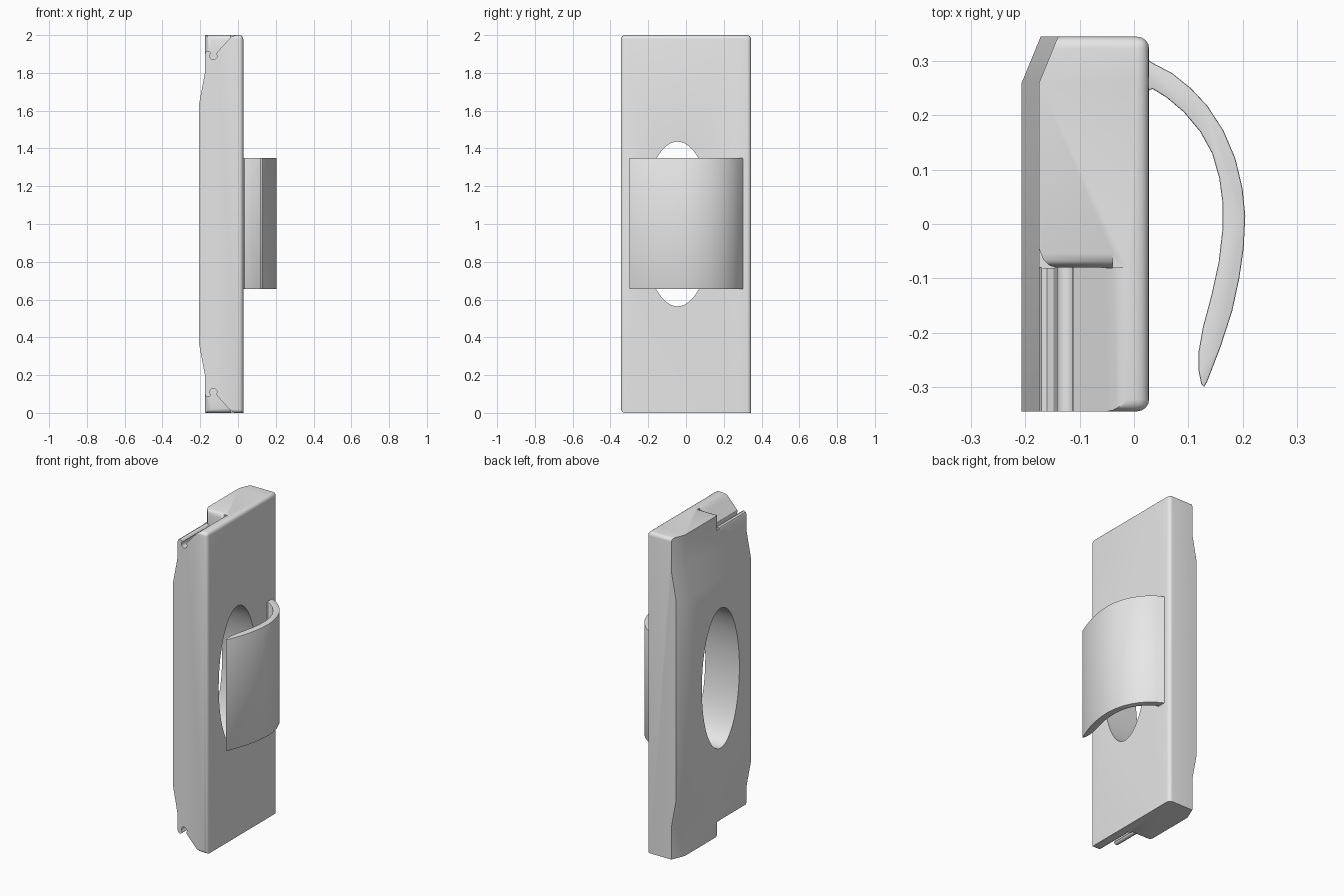
import bpy, bmesh, math

cube = bpy.data.objects.get("Cube")
if cube:
    bpy.data.objects.remove(cube, do_unlink=True)

grey = bpy.data.materials.new("plain grey")
grey.use_nodes = True
colour = (0.8, 0.8, 0.8, 1)
grey.diffuse_color = colour
grey.node_tree.nodes["Principled BSDF"].inputs["Base Color"].default_value = colour


def loft(name, rings, edge_rule=None, width=0.0, segments=4):
    """Join matching rings of points into a closed solid, rounding chosen edges."""
    bm = bmesh.new()
    loops = [[bm.verts.new(p) for p in ring] for ring in rings]
    n = len(loops[0])
    bm.faces.new(loops[0])
    bm.faces.new(loops[-1][::-1])
    for a, b in zip(loops, loops[1:]):
        for i in range(n):
            j = (i + 1) % n
            bm.faces.new((a[i], b[i], b[j], a[j]))
    bmesh.ops.recalc_face_normals(bm, faces=bm.faces)
    if edge_rule:
        edges = [e for e in bm.edges if edge_rule(e.verts[0].co, e.verts[1].co)]
        bmesh.ops.bevel(bm, geom=edges, offset=width, segments=segments,
                        profile=0.5, affect='EDGES', clamp_overlap=True)
    mesh = bpy.data.meshes.new(name)
    bm.to_mesh(mesh)
    bm.free()
    mesh.materials.append(grey)
    ob = bpy.data.objects.new(name, mesh)
    bpy.context.collection.objects.link(ob)
    return ob


def prism(name, points, axis, lo, hi, **kw):
    """Extrude a flat outline along one axis."""
    place = {'x': lambda a, b, t: (t, a, b),
             'y': lambda a, b, t: (a, t, b),
             'z': lambda a, b, t: (a, b, t)}[axis]
    return loft(name, [[place(a, b, t) for a, b in points] for t in (lo, hi)], **kw)


def activate(ob):
    bpy.ops.object.select_all(action='DESELECT')
    ob.select_set(True)
    bpy.context.view_layer.objects.active = ob


def cut(ob, cutter):
    mod = ob.modifiers.new("cut", 'BOOLEAN')
    mod.operation = 'DIFFERENCE'
    mod.solver = 'EXACT'
    mod.object = cutter
    activate(ob)
    bpy.ops.object.modifier_apply(modifier=mod.name)
    bpy.data.objects.remove(cutter, do_unlink=True)


# Main block: stepped back, with its rear corner tapered off
RIGHT, SIDE = 0.028, 0.345
half = [(-0.175, 0), (-0.175, 0.2), (-0.207, 0.37)]
back = half + [(x, 2 - z) for x, z in reversed(half)]


def section(y, shift):
    return [(x + shift, y, z) for x, z in back] + [(RIGHT, y, 2), (RIGHT, y, 0)]


def rounded(p, q):
    front = p.y < -0.34 and q.y < -0.34
    rear = p.y > 0.34 and q.y > 0.34
    top = min(p.z, q.z) > 1.99
    bottom = max(p.z, q.z) < 0.01
    outer = min(p.x, q.x) > RIGHT - 0.001
    upright = outer and abs(p.z - q.z) > 1
    return (front and (top or bottom)) or (rear and top) or upright or (outer and top)


body = loft("body", [section(-SIDE, 0), section(0.26, 0), section(SIDE, 0.035)],
            rounded, 0.022)

# Oval through hole
oval = [(-0.045 + 0.185 * math.cos(a), 1 + 0.436 * math.sin(a))
        for a in (math.tau * i / 64 for i in range(64))]
cut(body, prism("oval_cutter", oval, 'x', -0.5, 0.5))

# Notch at each end: rounded lip, round groove and sloping shoulder
lip = [(-0.3, -0.1), (-0.3, 0.115), (-0.175, 0.1), (-0.17, 0.088), (-0.16, 0.083),
       (-0.148, 0.087), (-0.141, 0.095)]
groove = [(-0.13 + 0.019 * math.cos(a), 0.111 - 0.019 * math.sin(a))
          for a in (math.radians(150 + 24 * i) for i in range(11))]
notch = lip + groove + [(-0.112, 0.092), (-0.045, 0.018), (-0.03, 0.006),
                        (-0.012, 0), (-0.012, -0.1)]
wall_round = [(-0.081, -0.1), (-0.081, 0.028), (-0.077, 0.014), (-0.069, 0.005),
              (-0.055, 0), (-0.055, -0.1)]
corner_round = [(-0.3, -0.081), (-0.14, -0.081), (-0.155, -0.077), (-0.167, -0.066),
                (-0.175, -0.045), (-0.3, -0.045)]
for top in (True, False):
    def level(d):
        return 2 - d if top else d
    cut(body, prism("notch_cutter", [(x, level(d)) for x, d in notch], 'y', -0.5, -0.08))
    cut(body, prism("wall_cutter", [(y, level(d)) for y, d in wall_round],
                    'x', -0.4, -0.04))
    cut(body, prism("corner_cutter", corner_round, 'z',
                    *sorted((level(0.09), level(-0.1)))))

# Bowed spring clip with a tapered free end
outer = [(0.02, 0.306), (0.034, 0.297), (0.07, 0.278), (0.105, 0.25), (0.135, 0.218),
         (0.165, 0.172), (0.187, 0.12), (0.2, 0.065), (0.205, 0.015), (0.202, -0.045),
         (0.194, -0.1), (0.181, -0.16), (0.16, -0.225), (0.135, -0.29), (0.129, -0.3)]
inner = [(0.124, -0.295), (0.119, -0.27), (0.119, -0.235), (0.127, -0.19),
         (0.143, -0.13), (0.156, -0.07), (0.163, -0.01), (0.163, 0.04), (0.157, 0.085),
         (0.144, 0.13), (0.122, 0.17), (0.092, 0.206), (0.06, 0.233), (0.034, 0.249),
         (0.02, 0.242)]
clip = prism("clip", outer + inner, 'z', 0.655, 1.35,
             edge_rule=lambda p, q: abs(p.z - q.z) < 0.001, width=0.003, segments=2)

for ob in (body, clip):
    activate(ob)
    bpy.ops.object.shade_smooth_by_angle(angle=math.radians(30))
